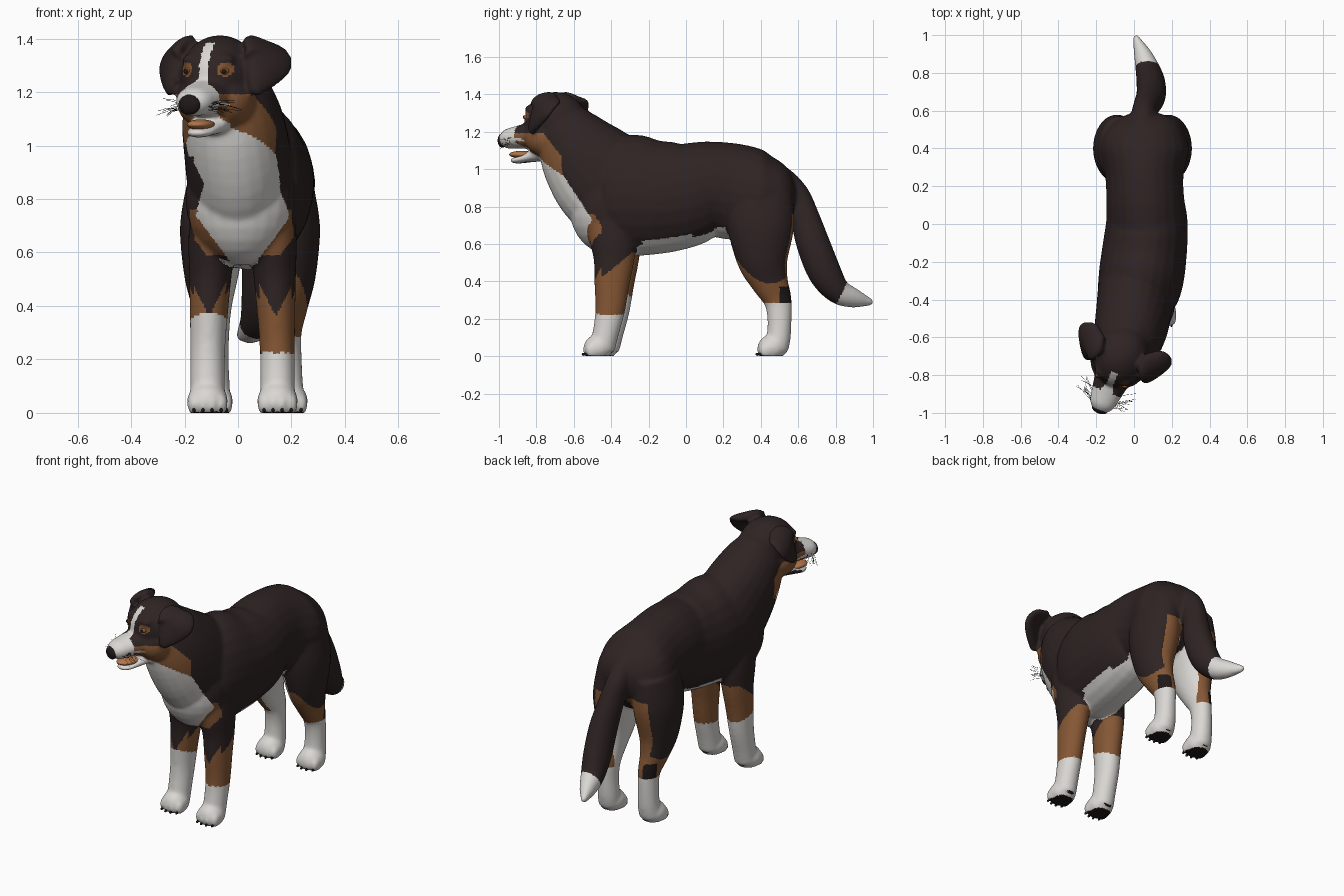
import bpy, bmesh, math, random
from mathutils import Matrix, Vector

if "Cube" in bpy.data.objects:
    bpy.data.objects.remove(bpy.data.objects["Cube"])
random.seed(4)


def material(name, rgb):
    m = bpy.data.materials.new(name)
    m.use_nodes = True
    m.diffuse_color = (*rgb, 1)
    m.node_tree.nodes["Principled BSDF"].inputs["Base Color"].default_value = (*rgb, 1)
    return m


coat = material("dark coat", (.028, .017, .017))
rust = material("rust fur", (.235, .095, .035))
white = material("white fur", (.7, .68, .65))
black = material("black skin", (.014, .009, .009))
amber = material("amber eye", (.3, .12, .03))
tongue_mat = material("tongue", (.45, .18, .07))
DARK, RUST, WHITE, BLACK = range(4)

HEAD = Matrix.Translation((-.06, -.68, 0)) @ Matrix.Rotation(math.radians(-22), 4, 'Z')
HEAD_INV = HEAD.inverted()
WORLD = Matrix.Identity(4)


def spline(pts, steps=4):
    """Catmull-Rom through points that also carry two radii."""
    out = []
    for i in range(len(pts) - 1):
        a, b = pts[max(i - 1, 0)], pts[i]
        c, d = pts[i + 1], pts[min(i + 2, len(pts) - 1)]
        for k in range(steps):
            t = k / steps
            out.append([q + .5 * t * (r - p + t * (2 * p - 5 * q + 4 * r - s + t * (3 * (q - r) + s - p)))
                        for p, q, r, s in zip(a, b, c, d)])
    return out + [list(pts[-1])]


def tube(bm, pts, matrix=WORLD, ref=(1, 0, 0), sides=24):
    """Closed tube of elliptical rings: x, y, z, radius along ref, other radius."""
    rows = spline(pts)
    pos = [Vector(r[:3]) for r in rows]
    rings = []
    for i, r in enumerate(rows):
        t = (pos[min(i + 1, len(pos) - 1)] - pos[max(i - 1, 0)]).normalized()
        side = Vector(ref)
        side = (side - t * side.dot(t)).normalized()
        up = t.cross(side)
        rings.append([bm.verts.new(matrix @ (pos[i] + side * r[3] * math.cos(a) + up * r[4] * math.sin(a)))
                      for a in (2 * math.pi * k / sides for k in range(sides))])
    for a, b in zip(rings, rings[1:]):
        for k in range(sides):
            j = (k + 1) % sides
            bm.faces.new((a[k], a[j], b[j], b[k]))
    bm.faces.new(rings[0][::-1])
    bm.faces.new(rings[-1])


def blob(bm, centre, radii, matrix=WORLD):
    bmesh.ops.create_uvsphere(bm, u_segments=24, v_segments=14, radius=1,
                              matrix=matrix @ Matrix.Translation(centre) @ Matrix.Diagonal((*radii, 1)))


def finish(name, bm, mat):
    me = bpy.data.meshes.new(name)
    bmesh.ops.recalc_face_normals(bm, faces=bm.faces[:])
    bm.to_mesh(me)
    bm.free()
    me.materials.append(mat)
    me.polygons.foreach_set("use_smooth", [True] * len(me.polygons))
    ob = bpy.data.objects.new(name, me)
    bpy.context.collection.objects.link(ob)
    return ob


# Trunk, neck and chest
bm = bmesh.new()
tube(bm, [(.06, .59, .86, .06, .05), (.06, .56, .86, .14, .12), (.06, .5, .86, .2, .185),
          (.055, .4, .86, .235, .24), (.055, .25, .88, .207, .258), (.06, .12, .897, .207, .252),
          (.068, 0, .865, .217, .283), (.055, -.15, .85, .225, .305), (.035, -.3, .86, .225, .325),
          (.01, -.42, .86, .2, .27), (.01, -.5, .85, .12, .15)])
tube(bm, [(.02, -.24, .82, .19, .26), (.01, -.34, .87, .2, .285), (0, -.45, .955, .2, .28),
          (-.02, -.56, 1.085, .19, .235), (-.04, -.63, 1.2, .16, .178), (-.05, -.66, 1.27, .12, .14)])
blob(bm, (.01, -.425, .8), (.207, .2, .25))

# Tail
tube(bm, [(.05, .4, .99, .07, .08), (.05, .5, .94, .07, .08), (.052, .585, .86, .065, .075),
          (.07, .635, .74, .07, .08), (.09, .68, .6, .078, .09), (.09, .74, .45, .077, .09),
          (.075, .81, .35, .067, .07), (.045, .9, .31, .047, .052), (.005, .998, .287, .014, .016)])

# Legs with paws and toes
claws = bmesh.new()
front_leg = [(.12, -.4, .8, .085, .13), (.13, -.39, .65, .09, .13), (.137, -.385, .52, .08, .11),
             (.142, -.395, .4, .073, .096), (.147, -.405, .25, .066, .08),
             (.148, -.43, .12, .065, .07), (.148, -.45, .04, .066, .07)]
hind_leg = [(.17, .4, .88, .105, .17), (.182, .4, .7, .125, .18), (.19, .41, .52, .103, .14),
            (.187, .447, .4, .075, .102), (.18, .49, .3, .058, .076),
            (.182, .5, .2, .057, .065), (.182, .495, .1, .062, .065), (.185, .48, .04, .066, .067)]
for path, mid, shift in ((front_leg, .017, .025), (hind_leg, .045, 0)):
    for side in (1, -1):
        leg = [((x if side > 0 else 2 * mid - x), y + (shift if side < 0 else 0), z, a, b)
               for x, y, z, a, b in path]
        tube(bm, leg)
        fx, fy = leg[-1][:2]
        blob(bm, (fx, fy - .02, .045), (.077, .078, .07))
        for k in (-1.5, -.5, .5, 1.5):
            ty = fy - .07 + .012 * abs(k)
            blob(bm, (fx + k * .034, ty, .033), (.025, .038, .042))
            blob(claws, (fx + k * .034, ty - .033, .01), (.006, .011, .008))
finish("claws", claws, black)

# Skull, cheeks, muzzle and lower jaw
blob(bm, (0, -.02, 1.26), (.145, .17, .153), HEAD)
tube(bm, [(0, -.08, 1.19, .115, .085), (0, -.15, 1.18, .097, .075), (0, -.24, 1.17, .08, .06),
          (0, -.3, 1.16, .066, .052), (0, -.335, 1.155, .035, .026)], HEAD)
tube(bm, [(0, -.04, 1.1, .085, .055), (0, -.17, 1.063, .062, .028),
          (0, -.24, 1.047, .05, .018), (0, -.275, 1.05, .025, .013)], HEAD)
for s in (1, -1):
    blob(bm, (s * .06, -.06, 1.17), (.09, .11, .1), HEAD)
    blob(bm, (s * .06, -.13, 1.32), (.045, .04, .025), HEAD)
    # Folded triangular ears
    tube(bm, [(s * .11, .01, 1.39, .04, .025), (s * .15, -.005, 1.372, .09, .03),
              (s * .192, -.015, 1.332, .108, .03), (s * .19, -.045, 1.28, .08, .027),
              (s * .177, -.078, 1.225, .045, .022), (s * .17, -.092, 1.19, .018, .015)],
         HEAD, (s * .65, .65, -.35))


def paint(p, n):
    """Coat colour from place and facing direction."""
    x, y, z = p
    u, v, _ = HEAD_INV @ p
    u = abs(u)
    if y > .58:                                   # tail
        return WHITE if y + (.33 - z) * .5 > .83 else DARK
    if v < .09 and z > .96 and y < -.57:          # head
        if u > .15 and z > 1.19:
            return DARK
        if v < -.08 and 1.15 < z < 1.385 and u < max(.018, .08 - (z - 1.17) * .75):
            return WHITE
        if v < -.08 and math.hypot(u - .077, z - 1.285) < .027:
            return RUST
        if v < -.225:
            return WHITE
        if z < min(1.19, 1.19 - (v + .03)):
            low = 1.14 - (v + .22) * .55
            if z > low and u > .05:
                return RUST
            if v < .02 and n.y < 0:
                return WHITE
        elif z > 1.04:
            return DARK
    # Bib with rust shoulder patches
    edge = -.515 - (z - .58) * .65
    if .52 < z < 1.02 and y < edge + .14 and y < -.45:
        w = .18 - abs(z - .74) * .75 if z < .76 else .145 + abs(z - .86) * .3
        off = abs(x - .02 + max(0, z - .85) * .2)
        if off < w and y < edge + .11:
            return WHITE
        if .59 < z < .76 and off < .085 + (z - .52) * .75:
            return RUST
    if .5 < z < .69 and n.z < -.68 and -.48 < y < .4:   # belly
        return WHITE
    # Legs
    hind = y > .12
    mid = .045 if hind else .017
    sgn = 1 if x > mid else -1
    if z < .025 and n.z < -.7:
        return BLACK
    if hind:
        if z < .285:
            return WHITE
        if z < .37 and y > .5 and n.x * sgn > .1:
            return BLACK
        if z < .72 and n.x * sgn < -.4 and y < .52:
            return WHITE
        if z < .39 + 4 * (y - .45) ** 2 and z < .64 and (y < .5 or z < .42):
            return RUST
        if n.y > .55 and z < .76 and n.x * sgn < .5 and abs(x - .05) > .04:
            return RUST
    elif y < -.2:
        if z < (.225 if sgn > 0 else .345 - n.y * .03):
            return WHITE
        top = min(.55, .47 + (y + .39) * .8)
        if n.y < -.5:
            top = .36 + abs(x - mid - sgn * .125) * 2
        if z < top:
            return RUST
    return DARK


# Fuse the body into one skin, then colour the fur
source = finish("skin_source", bm, coat)
remesh = source.modifiers.new("fuse", 'REMESH')
remesh.mode = 'VOXEL'
remesh.voxel_size = .009
soft = source.modifiers.new("soften", 'SMOOTH')
soft.factor = .5
soft.iterations = 13
deps = bpy.context.evaluated_depsgraph_get()
skin = bpy.data.meshes.new_from_object(source.evaluated_get(deps))
skin.name = "dog_body"
bpy.data.objects.remove(source)
body = bpy.data.objects.new("dog_body", skin)
bpy.context.collection.objects.link(body)
for vert in skin.vertices:
    vert.co.z = max(vert.co.z, 0)
skin.materials.clear()
for m in (coat, rust, white, black):
    skin.materials.append(m)
for f in skin.polygons:
    f.material_index = paint(f.center, f.normal)
    f.use_smooth = True

# Nose, tongue and eyes
bm = bmesh.new()
blob(bm, (0, -.325, 1.153), (.043, .022, .038), HEAD)
finish("nose", bm, black)
bm = bmesh.new()
blob(bm, (0, -.21, 1.078), (.048, .075, .02), HEAD)
finish("tongue", bm, tongue_mat)
eyes, pupils = bmesh.new(), bmesh.new()
for s in (1, -1):
    blob(eyes, (s * .074, -.157, 1.278), (.017, .016, .013), HEAD)
    blob(pupils, (s * .076, -.169, 1.278), (.01, .007, .009), HEAD)
finish("eyes", eyes, amber)
finish("pupils", pupils, black)

# Whiskers
curve = bpy.data.curves.new("whiskers", 'CURVE')
curve.dimensions = '3D'
curve.bevel_depth = .0008
curve.bevel_resolution = 0
for s in (1, -1):
    for k in range(12):
        a = Vector((s * .06, random.uniform(-.3, -.22), random.uniform(1.13, 1.16)))
        reach = Vector((s * random.uniform(.05, .1), random.uniform(-.02, .07), random.uniform(-.03, .02)))
        line = curve.splines.new('POLY')
        line.points.add(2)
        for i, q in enumerate((a, a + reach * .5 + Vector((0, 0, .006)), a + reach)):
            line.points[i].co = (*(HEAD @ q), 1)
curve.materials.append(black)
bpy.context.collection.objects.link(bpy.data.objects.new("whiskers", curve))
